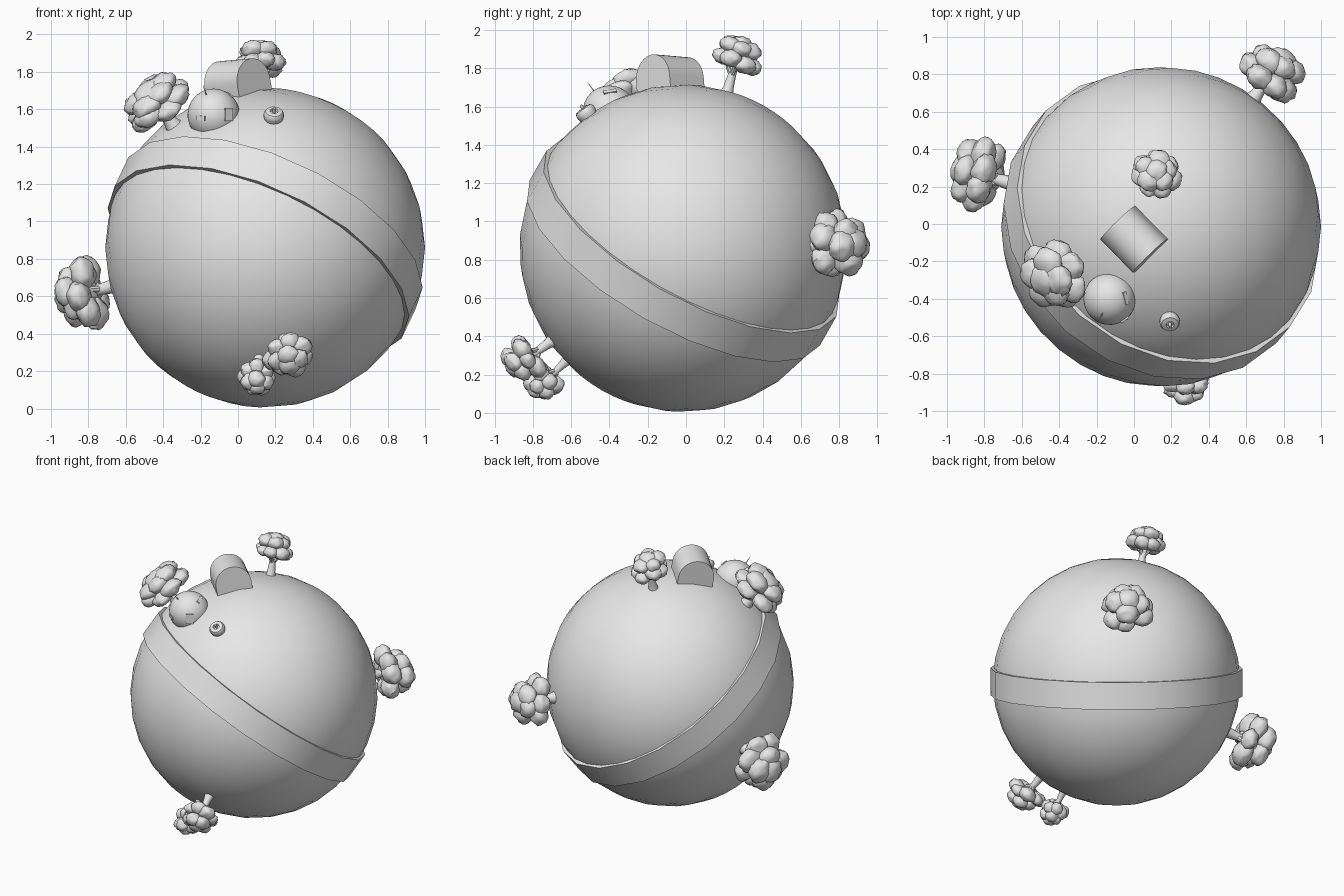
import bpy, bmesh, math, random
from mathutils import Matrix, Vector, noise

if "Cube" in bpy.data.objects:
    bpy.data.objects.remove(bpy.data.objects["Cube"], do_unlink=True)

CENTRE = Vector((0.145, -0.015, 0.86))
RADIUS = 0.855
AXIS = Vector((0.38, 0.455, 0.80)).normalized()

grey = bpy.data.materials.new("plain_grey")
grey.use_nodes = True
grey.diffuse_color = (0.8, 0.8, 0.8, 1)
grey.node_tree.nodes["Principled BSDF"].inputs["Base Color"].default_value = (0.8, 0.8, 0.8, 1)


def frame(origin, up, hint=(1, 0, 0)):
    """Matrix at origin with local z along up and local x near hint."""
    z = Vector(up).normalized()
    x = Vector(hint)
    x = (x - z * x.dot(z)).normalized()
    m = Matrix((x, z.cross(x), z)).transposed().to_4x4()
    m.translation = origin
    return m


def finish(name, bm, matrix, angle=40):
    bmesh.ops.recalc_face_normals(bm, faces=bm.faces[:])
    mesh = bpy.data.meshes.new(name)
    bm.to_mesh(mesh)
    bm.free()
    mesh.materials.append(grey)
    ob = bpy.data.objects.new(name, mesh)
    bpy.context.collection.objects.link(ob)
    ob.matrix_world = matrix
    bpy.ops.object.select_all(action="DESELECT")
    ob.select_set(True)
    bpy.context.view_layer.objects.active = ob
    bpy.ops.object.shade_smooth_by_angle(angle=math.radians(angle))
    return ob


def lathe(bm, profile, steps):
    """Spin (radius, height) points around local z."""
    verts = [bm.verts.new((r, 0, z)) for r, z in profile]
    edges = [bm.edges.new(pair) for pair in zip(verts, verts[1:])]
    bmesh.ops.spin(bm, geom=verts + edges, axis=(0, 0, 1), cent=(0, 0, 0),
                   angle=math.tau, steps=steps)
    bmesh.ops.remove_doubles(bm, verts=bm.verts[:], dist=0.0005)


def cone(bm, start, end, r1, r2, sides=8):
    start, end = Vector(start), Vector(end)
    d = end - start
    m = frame((start + end) / 2, d, (0.3, 1, 0.2))
    bmesh.ops.create_cone(bm, cap_ends=True, segments=sides, radius1=r1,
                          radius2=r2, depth=d.length, matrix=m)


def plate(name, origin, up, hint, size):
    bm = bmesh.new()
    bmesh.ops.create_cube(bm, size=1, matrix=Matrix.Diagonal((*size, 1)))
    return finish(name, bm, frame(origin, up, hint))


# Planet globe
bm = bmesh.new()
bmesh.ops.create_uvsphere(bm, u_segments=32, v_segments=16, radius=RADIUS)
finish("planet", bm, frame(CENTRE, AXIS))

# Tilted belt around the globe
bm = bmesh.new()
lathe(bm, [(0.82, -0.095), (0.872, -0.095), (0.872, 0.095), (0.82, 0.095), (0.82, -0.095)], 20)
finish("equator_belt", bm, frame(CENTRE, AXIS, (0, -0.765, 0.437)))


# Trees standing radially on the globe
def tree(name, crown, radius, height, seed):
    rng = random.Random(seed)
    up = (Vector(crown) - CENTRE).normalized()
    gap = (Vector(crown) - CENTRE).length - RADIUS
    base = frame(CENTRE + up * RADIUS, up)

    bm = bmesh.new()
    w = 0.14 * radius + 0.006
    lathe(bm, [(0, -0.02), (w * 1.5, -0.02), (w * 1.1, 0.02), (w * 0.85, gap * 0.5),
               (w, gap * 0.8), (0, gap)], 10)
    for i in range(3):
        a = i * math.tau / 3 + rng.random()
        tip = (math.cos(a) * radius * 0.5, math.sin(a) * radius * 0.5, gap - height * 0.2)
        cone(bm, (0, 0, gap * 0.4), tip, w * 0.6, w * 0.4)
    finish(name + "_trunk", bm, base)

    # Lumpy crown: a wide ring of lobes, a smaller ring above and a cap
    lobes = [(Vector((0, 0, 0.5)), 0.46), (Vector((0, 0, -0.1)), 0.55)]
    for count, ring, level, size in ((7, 0.58, -0.25, 0.42), (5, 0.4, 0.32, 0.43)):
        for i in range(count):
            a = (i + rng.uniform(-0.2, 0.2)) * math.tau / count + level
            r = ring * rng.uniform(0.88, 1.1)
            pos = Vector((math.cos(a) * r, math.sin(a) * r, level + rng.uniform(-0.15, 0.15)))
            lobes.append((pos, size * rng.uniform(0.88, 1.08)))
    bm = bmesh.new()
    for pos, size in lobes:
        made = bmesh.ops.create_icosphere(bm, subdivisions=3, radius=size)["verts"]
        for v in made:
            n = v.co.normalized()
            bump = noise.noise(n * 2 + pos * 5) * 0.1 + noise.noise(n * 7 + pos * 9) * 0.06
            p = pos + n * (size + bump * size * 1.6)
            v.co = Vector((p.x * radius, p.y * radius, p.z * height))
    finish(name + "_crown", bm, base @ Matrix.Translation((0, 0, gap)), 60)


tree("top_tree", (0.12, 0.27, 1.87), 0.14, 0.105, 1)
tree("front_right_tree", (-0.44, -0.28, 1.64), 0.20, 0.125, 2)
tree("right_tree", (-0.84, 0.27, 0.61), 0.205, 0.15, 3)
tree("back_tree", (0.74, 0.81, 0.88), 0.185, 0.15, 4)
tree("lower_front_tree", (0.27, -0.85, 0.27), 0.135, 0.105, 5)
tree("small_lower_tree", (0.105, -0.74, 0.16), 0.105, 0.105, 6)

# Barrel-roofed hut on top
up = (Vector((0.005, -0.08, 1.69)) - CENTRE).normalized()
bm = bmesh.new()
outline = [(-0.125, -0.04)]
for i in range(17):
    a = math.pi * (1 - i / 16)
    outline.append((0.125 * math.cos(a), 0.04 + 0.125 * math.sin(a)))
outline.append((0.125, -0.04))
face = bm.faces.new([bm.verts.new((-0.125, y, z)) for y, z in outline])
side = bmesh.ops.extrude_face_region(bm, geom=[face])["geom"]
bmesh.ops.translate(bm, vec=(0.25, 0, 0), verts=[g for g in side if isinstance(g, bmesh.types.BMVert)])
finish("barrel_hut", bm, frame(CENTRE + up * RADIUS, up, (1, -1, 0)), 30)

# Domed hut with windows, doorway and mast
dome = Vector((-0.13, -0.40, 1.57))
up = (dome - CENTRE).normalized()
bm = bmesh.new()
bmesh.ops.create_uvsphere(bm, u_segments=32, v_segments=16, radius=0.14)
finish("dome_hut", bm, frame(dome, up))
for name, d, hint, size in (
        ("dome_front_window", (-0.5, -0.85, -0.12), (1, 0, 0), (0.055, 0.025, 0.01)),
        ("dome_side_window", (0.62, 0.02, 0.78), (0.4, -1, 0), (0.07, 0.022, 0.01)),
        ("dome_doorway", (0.58, -0.8, 0.02), (1, 0.6, 0), (0.05, 0.07, 0.01))):
    d = Vector(d).normalized()
    plate(name, dome + d * 0.138, d, hint, size)
bm = bmesh.new()
d = Vector((-0.04, -0.08, 0.11)).normalized()
cone(bm, dome + d * 0.13, dome + d * 0.2, 0.004, 0.001, 6)
finish("dome_mast", bm, Matrix())

# Small round well with a peg in the middle
up = (Vector((0.19, -0.51, 1.55)) - CENTRE).normalized()
bm = bmesh.new()
lathe(bm, [(0, -0.02), (0.045, -0.02), (0.054, 0.01), (0.054, 0.028), (0.045, 0.042),
           (0.022, 0.046), (0.018, 0.034), (0, 0.034)], 20)
finish("well", bm, frame(CENTRE + up * RADIUS, up))
bm = bmesh.new()
cone(bm, (0, 0, 0.02), (0, 0, 0.065), 0.008, 0.008, 10)
finish("well_peg", bm, frame(CENTRE + up * RADIUS, up))
